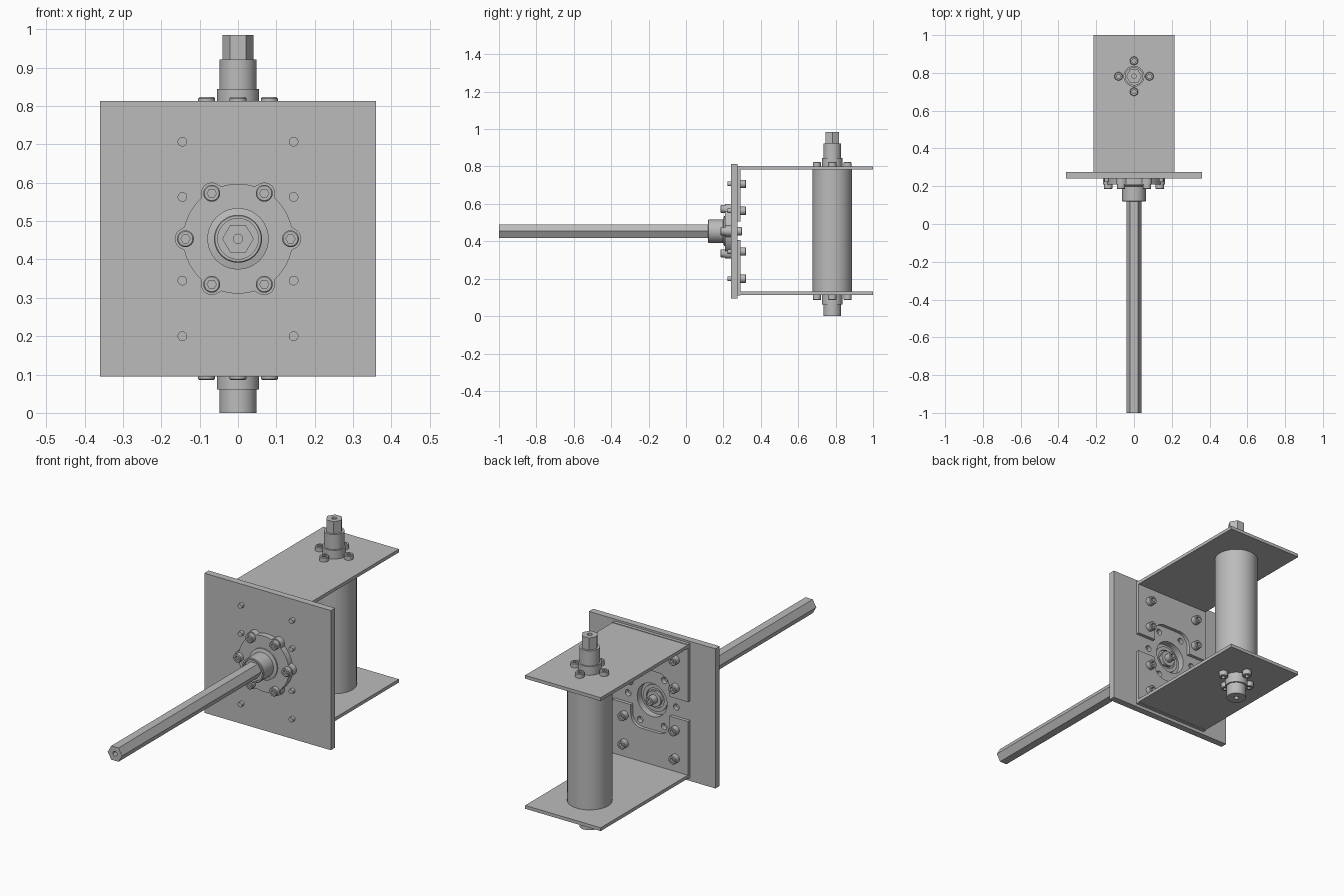
import bpy
import bmesh
from math import pi, sin, cos, sqrt, radians
from mathutils import Vector

cube = bpy.data.objects.get("Cube")
if cube:
    bpy.data.objects.remove(cube)

steel = bpy.data.materials.new("plain_grey")
steel.use_nodes = True
GREY = (0.5, 0.5, 0.5, 1)
steel.diffuse_color = GREY
steel.node_tree.nodes["Principled BSDF"].inputs["Base Color"].default_value = GREY

FRONT, BACK = Vector((0, -1, 0)), Vector((0, 1, 0))
UP, DOWN = Vector((0, 0, 1)), Vector((0, 0, -1))
MID = 0.454            # height of the front shaft
ROLL_Y = 0.782         # depth of the roller axis
BOLT_RING = 0.137
LOBE = 0.028


# Cross-section shapes: radius factor by angle
def circle(a):
    return 1


def hexagon(a):
    return cos(pi / 6) / cos(a % (pi / 3) - pi / 6)


def lobed(a):
    off = (a + pi / 6) % (pi / 3) - pi / 6
    d = LOBE ** 2 - (BOLT_RING * sin(off)) ** 2
    reach = BOLT_RING * cos(off) + sqrt(d) if d > 0 else 0
    return max(0.143, reach)


def lathe(name, profile, loc, axis, segs=24):
    """Skin rings of (radius, height, shape) along an axis."""
    bm = bmesh.new()
    rings = []
    for r, h, *shape in profile:
        f = shape[0] if shape else circle
        angles = [2 * pi * i / segs for i in range(segs)]
        rings.append([bm.verts.new((r * f(a) * cos(a), r * f(a) * sin(a), h))
                      for a in angles])
    for lo, hi in zip(rings, rings[1:]):
        for i in range(segs):
            j = (i + 1) % segs
            bm.faces.new((lo[i], lo[j], hi[j], hi[i]))
    bmesh.ops.remove_doubles(bm, verts=bm.verts, dist=1e-5)
    bmesh.ops.recalc_face_normals(bm, faces=bm.faces)
    mesh = bpy.data.meshes.new(name)
    bm.to_mesh(mesh)
    bm.free()
    ob = bpy.data.objects.new(name, mesh)
    bpy.context.collection.objects.link(ob)
    ob.location = loc
    ob.rotation_mode = 'QUATERNION'
    ob.rotation_quaternion = UP.rotation_difference(axis)
    mesh.materials.append(steel)
    bpy.ops.object.select_all(action='DESELECT')
    ob.select_set(True)
    bpy.context.view_layer.objects.active = ob
    bpy.ops.object.shade_smooth_by_angle(angle=radians(30))
    return ob


def sheet(name, outlines, y0, y1):
    """Upright plate from x-z outlines; inner outlines become holes."""
    cu = bpy.data.curves.new(name, 'CURVE')
    cu.dimensions, cu.fill_mode = '2D', 'BOTH'
    cu.extrude = (y1 - y0) / 2
    for pts in outlines:
        sp = cu.splines.new('POLY')
        sp.points.add(len(pts) - 1)
        for p, (x, z) in zip(sp.points, pts):
            p.co = (x, z, 0, 1)
        sp.use_cyclic_u = True
    ob = bpy.data.objects.new(name, cu)
    bpy.context.collection.objects.link(ob)
    ob.location.y = (y0 + y1) / 2
    ob.rotation_euler.x = pi / 2
    cu.materials.append(steel)
    bpy.ops.object.select_all(action='DESELECT')
    ob.select_set(True)
    bpy.context.view_layer.objects.active = ob
    bpy.ops.object.convert(target='MESH')
    bpy.ops.object.shade_flat()


def rect(w, z0, z1):
    return [(-w, z0), (w, z0), (w, z1), (-w, z1)]


def arc(cx, cz, r, a0, a1, n):
    return [(cx + r * cos(a0 + (a1 - a0) * i / n), cz + r * sin(a0 + (a1 - a0) * i / n))
            for i in range(n + 1)]


def hole(cx, cz, r, n=24):
    return arc(cx, cz, r, 0, 2 * pi * (n - 1) / n, n - 1)


def screw(name, loc, axis, head, shank_r, shank):
    """Socket-head screw seated at loc."""
    r = 0.022
    lathe(name, [(0, -shank), (shank_r, -shank), (shank_r, 0), (r, 0),
                 (r, head - 0.003), (r - 0.003, head), (0.012, head, hexagon),
                 (0.012, head * 0.4, hexagon), (0, head * 0.4)], loc, axis)


# Mounting plate with bearing bore and six screw holes
ring = [(BOLT_RING * cos(k * pi / 3), MID + BOLT_RING * sin(k * pi / 3)) for k in range(6)]
sheet("mounting_plate",
      [rect(0.36, 0.095, 0.813), hole(0, MID, 0.085, 48)]
      + [hole(x, z, 0.016) for x, z in ring], 0.24, 0.275)

# Two angle brackets: arm plus flange cut away around the bearing
corner = arc(0.05, 0.095, 0.06, 0, pi / 2, 8)
half = [(0.215, 0.346), (0.215, 0.05), (0.11, 0.05)] + corner
flange = half + [(-x, z) for x, z in reversed(half)]
for side, label in ((1, "upper"), (-1, "lower")):
    sheet(label + "_bracket_flange", [[(x, MID + 0.003 + side * z) for x, z in flange]],
          0.275, 0.292)
    edges = sorted((MID + 0.003 + side * 0.343, MID + 0.003 + side * 0.326))
    sheet(label + "_bracket_arm", [rect(0.215, *edges)], 0.275, 1.0)

# Bracket screws, heads behind the plate
for x in (-0.145, 0.145):
    for z in (0.2, 0.345, 0.563, 0.707):
        screw("bracket_screw", (x, 0.292, z), BACK, 0.03, 0.0125, 0.07)

# Bearing housing on the front of the plate
lathe("bearing_flange", [(0, 0), (1, 0, lobed), (1, 0.031, lobed), (0, 0.031)],
      (0, 0.24, MID), FRONT, 144)
lathe("bearing_hub", [(0, 0.03), (0.05, 0.03), (0.05, -0.01), (0.068, -0.01),
                      (0.068, 0.01), (0.08, 0.01), (0.08, 0.037), (0.0625, 0.041),
                      (0.0625, 0.119), (0.06, 0.122), (0.053, 0.122),
                      (0.053, 0.108), (0, 0.108)], (0, 0.24, MID), FRONT, 48)
for x, z in ring:
    screw("bearing_screw", (x, 0.209, z), FRONT, 0.024, 0.013, 0.046)

# Hexagonal front shaft with centre hole, held from behind
lathe("front_shaft", [(0, -0.01), (0.041, -0.01, hexagon), (0.041, 1.24, hexagon),
                      (0.012, 1.24), (0.012, 1.21), (0, 1.21)], (0, 0.24, MID), FRONT)
lathe("shaft_washer", [(0, 0), (0.04, 0), (0.04, 0.012), (0, 0.012)],
      (0, 0.25, MID), BACK, 32)
screw("shaft_screw", (0, 0.262, MID), BACK, 0.038, 0.012, 0.01)

# Roller between the arms
lathe("roller", [(0, 0.13), (0.105, 0.13), (0.105, 0.783), (0, 0.783)],
      (0, ROLL_Y, 0), UP, 64)

# Roller journals: stepped collars, with a hexagonal drive end on top
lathe("upper_journal", [(0, 0), (0.055, 0), (0.055, 0.045), (0.048, 0.045), (0.048, 0.122),
                        (0.041, 0.122, hexagon), (0.041, 0.185, hexagon),
                        (0.012, 0.185), (0.012, 0.16), (0, 0.16)],
      (0, ROLL_Y, 0.8), UP, 48)
lathe("lower_journal", [(0, 0), (0.055, 0), (0.055, 0.053), (0.048, 0.053), (0.048, 0.114),
                        (0.012, 0.114), (0.012, 0.09), (0, 0.09)],
      (0, ROLL_Y, 0.114), DOWN, 48)
for k in range(4):
    x, y = 0.082 * cos(k * pi / 2), ROLL_Y + 0.082 * sin(k * pi / 2)
    screw("upper_journal_screw", (x, y, 0.8), UP, 0.023, 0.012, 0.01)
    screw("lower_journal_screw", (x, y, 0.114), DOWN, 0.028, 0.012, 0.01)
